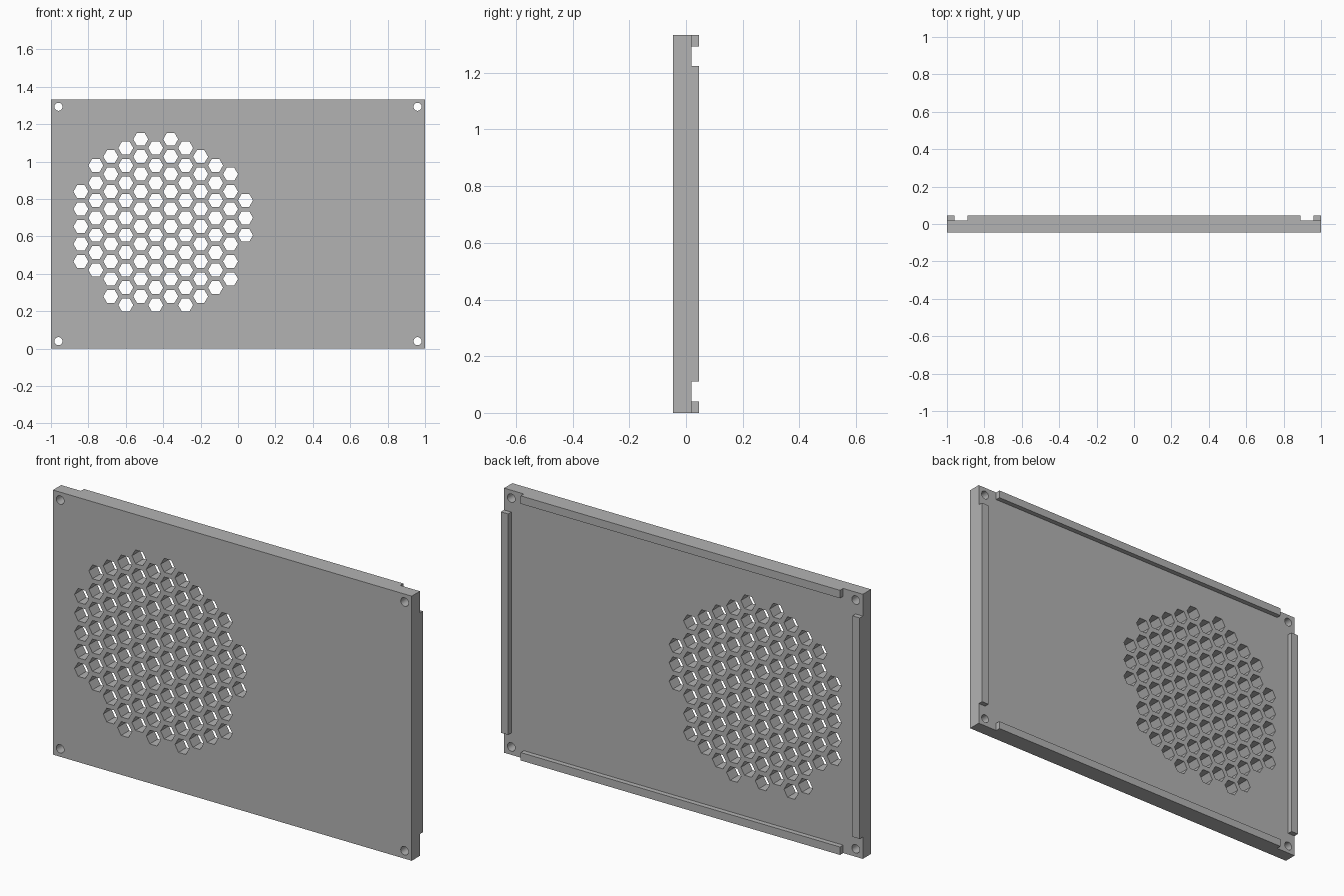
import bpy
import bmesh
from math import pi
from mathutils import Matrix, Vector

if "Cube" in bpy.data.objects:
    bpy.data.objects.remove(bpy.data.objects["Cube"], do_unlink=True)

HEIGHT = 4 / 3
FRONT, SHEET_BACK, RAIL_BACK = -0.045, 0.02, 0.045
RAIL = 0.04          # rail width, also the inset of the corner holes
GAP = 0.11           # distance from a corner to the rail ends
PITCH_X, PITCH_Z = 0.08, 0.28 / 3

grey = bpy.data.materials.new("panel grey")
grey.use_nodes = True
colour = (0.45, 0.45, 0.45, 1)
grey.diffuse_color = colour
grey.node_tree.nodes["Principled BSDF"].inputs["Base Color"].default_value = colour


def make_object(name, bm):
    mesh = bpy.data.meshes.new(name)
    bm.to_mesh(mesh)
    bm.free()
    mesh.materials.append(grey)
    obj = bpy.data.objects.new(name, mesh)
    bpy.context.collection.objects.link(obj)
    return obj


def box(name, low, high):
    bm = bmesh.new()
    low, high = Vector(low), Vector(high)
    matrix = Matrix.Translation((low + high) / 2) @ Matrix.Diagonal((high - low).to_4d())
    bmesh.ops.create_cube(bm, size=1, matrix=matrix)
    return make_object(name, bm)


def add_prism(bm, x, z, radius, sides):
    # Blender starts the ring on local y, so spin it to put a corner on x
    matrix = Matrix.Translation((x, 0, z)) @ Matrix.Rotation(pi / 2, 4, "X") @ Matrix.Rotation(pi / 2, 4, "Z")
    bmesh.ops.create_cone(bm, cap_ends=True, segments=sides, radius1=radius,
                          radius2=radius, depth=0.3, matrix=matrix)


# Flat sheet
panel = box("panel", (-1, FRONT, 0), (1, SHEET_BACK, HEIGHT))

# Cutter: round screw holes in the corners
holes = bmesh.new()
for x in (-1 + RAIL, 1 - RAIL):
    for z in (RAIL, HEIGHT - RAIL):
        add_prism(holes, x, z, 0.0215, 32)

# Cutter: honeycomb vent, lowest and highest row of each column
columns = [(-2, 2), (-2, 4), (-4, 4), (-4, 5), (-4, 5), (-4, 5),
           (-4, 5), (-4, 5), (-4, 4), (-3, 4), (-3, 3), (0, 2)]
for i, (first, last) in enumerate(columns):
    base = 0.653 - (i % 2) * PITCH_Z / 2
    for row in range(first, last + 1):
        add_prism(holes, -0.84 + i * PITCH_X, base + row * PITCH_Z, 0.04, 6)
cutter = make_object("hole_cutter", holes)
cutter.hide_render = True

# Cut the holes
cut = panel.modifiers.new("holes", "BOOLEAN")
cut.operation = "DIFFERENCE"
cut.solver = "EXACT"
cut.object = cutter
bpy.ops.object.select_all(action="DESELECT")
bpy.context.view_layer.objects.active = panel
panel.select_set(True)
bpy.ops.object.modifier_apply(modifier=cut.name)
bpy.data.objects.remove(cutter, do_unlink=True)
bpy.ops.object.shade_smooth_by_angle()

# Rails around the back edge, stopping short of the corners
for name, z in (("bottom_rail", 0), ("top_rail", HEIGHT - RAIL)):
    box(name, (-1 + GAP, SHEET_BACK, z), (1 - GAP, RAIL_BACK, z + RAIL))
for name, x in (("right_rail", -1), ("left_rail", 1 - RAIL)):
    box(name, (x, SHEET_BACK, GAP), (x + RAIL, RAIL_BACK, HEIGHT - GAP))
